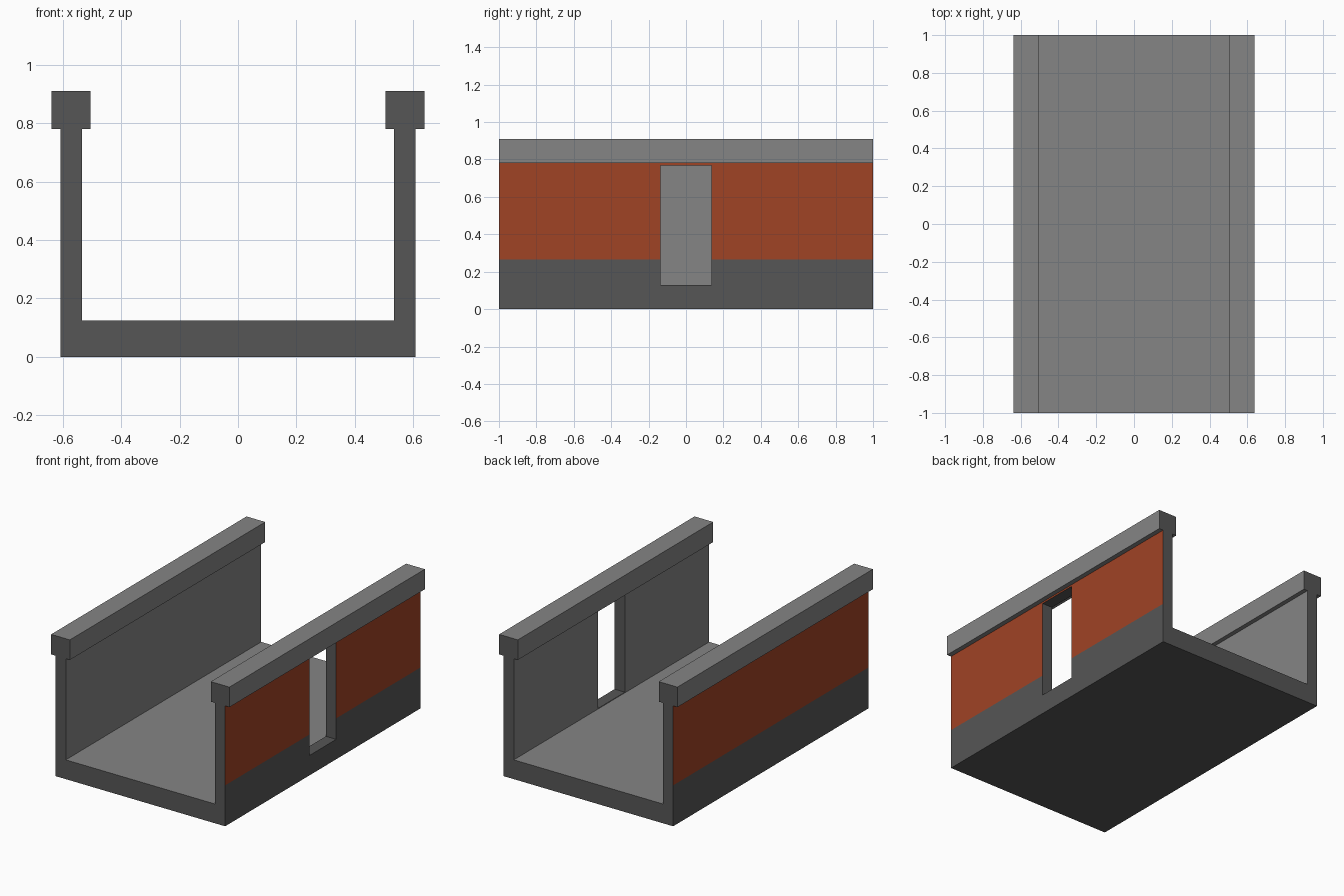
import bpy, bmesh
from mathutils import Vector

if "Cube" in bpy.data.objects:
    bpy.data.objects.remove(bpy.data.objects["Cube"])


def material(name, rgb):
    m = bpy.data.materials.new(name)
    m.diffuse_color = (*rgb, 1)
    m.use_nodes = True
    m.node_tree.nodes["Principled BSDF"].inputs["Base Color"].default_value = m.diffuse_color
    return m


LIGHT, DARK, RED = 0, 1, 2
MATS = [material("light grey", (0.235, 0.235, 0.235)),
        material("dark grey", (0.093, 0.093, 0.093)),
        material("rust red", (0.352, 0.056, 0.0185))]

OUT, IN = 0.608, 0.534             # wall outer and inner x
FLOOR, BAND, WALL, TOP = 0.125, 0.265, 0.78, 0.91


def extrude_profile(name, pts, y0, y1, rule):
    """Extrude an x-z outline along y and colour its faces by a rule."""
    bm = bmesh.new()
    face = bm.faces.new([bm.verts.new((x, y0, z)) for x, z in pts])
    ext = bmesh.ops.extrude_face_region(bm, geom=[face], use_keep_orig=True)
    moved = [v for v in ext["geom"] if isinstance(v, bmesh.types.BMVert)]
    bmesh.ops.translate(bm, verts=moved, vec=Vector((0, y1 - y0, 0)))
    bmesh.ops.recalc_face_normals(bm, faces=bm.faces[:])
    for f in bm.faces:
        f.material_index = rule(f.normal, f.calc_center_median())
    me = bpy.data.meshes.new(name)
    bm.to_mesh(me)
    bm.free()
    for m in MATS:
        me.materials.append(m)
    ob = bpy.data.objects.new(name, me)
    bpy.context.collection.objects.link(ob)
    return ob


def rect(x0, x1, z0, z1):
    return [(x0, z0), (x1, z0), (x1, z1), (x0, z1)]


def channel_rule(n, c):
    if abs(n.y) > 0.5 or n.z < -0.5:
        return DARK                # cut ends and underside
    if abs(n.x) > 0.5 and n.x * c.x > 0:
        return RED if c.z > BAND else DARK   # outer wall sides
    return LIGHT                   # floor and inner walls


def rail_rule(n, c):
    return DARK if abs(n.y) > 0.5 else LIGHT


# U-shaped channel: floor and both side walls
half = [(OUT, 0), (OUT, BAND), (OUT, WALL), (IN, WALL), (IN, FLOOR)]
outline = half + [(-x, z) for x, z in reversed(half)]
channel = extrude_profile("floor_and_walls", outline, -1, 1, channel_rule)

# Doorway cut through the right wall
cutter = extrude_profile("door_cutter", rect(0.45, 0.7, 0.129, 0.769),
                         -0.137, 0.137, lambda n, c: DARK)
cutter.hide_render = True
mod = channel.modifiers.new("doorway", 'BOOLEAN')
mod.operation = 'DIFFERENCE'
mod.solver = 'EXACT'
mod.object = cutter
bpy.context.view_layer.objects.active = channel
bpy.ops.object.modifier_apply(modifier=mod.name)
bpy.data.objects.remove(cutter)

# Square rails capping the walls
for side, s in (("left", -1), ("right", 1)):
    extrude_profile(side + "_rail", rect(s * 0.505, s * 0.639, WALL, TOP),
                    -1, 1, rail_rule)
